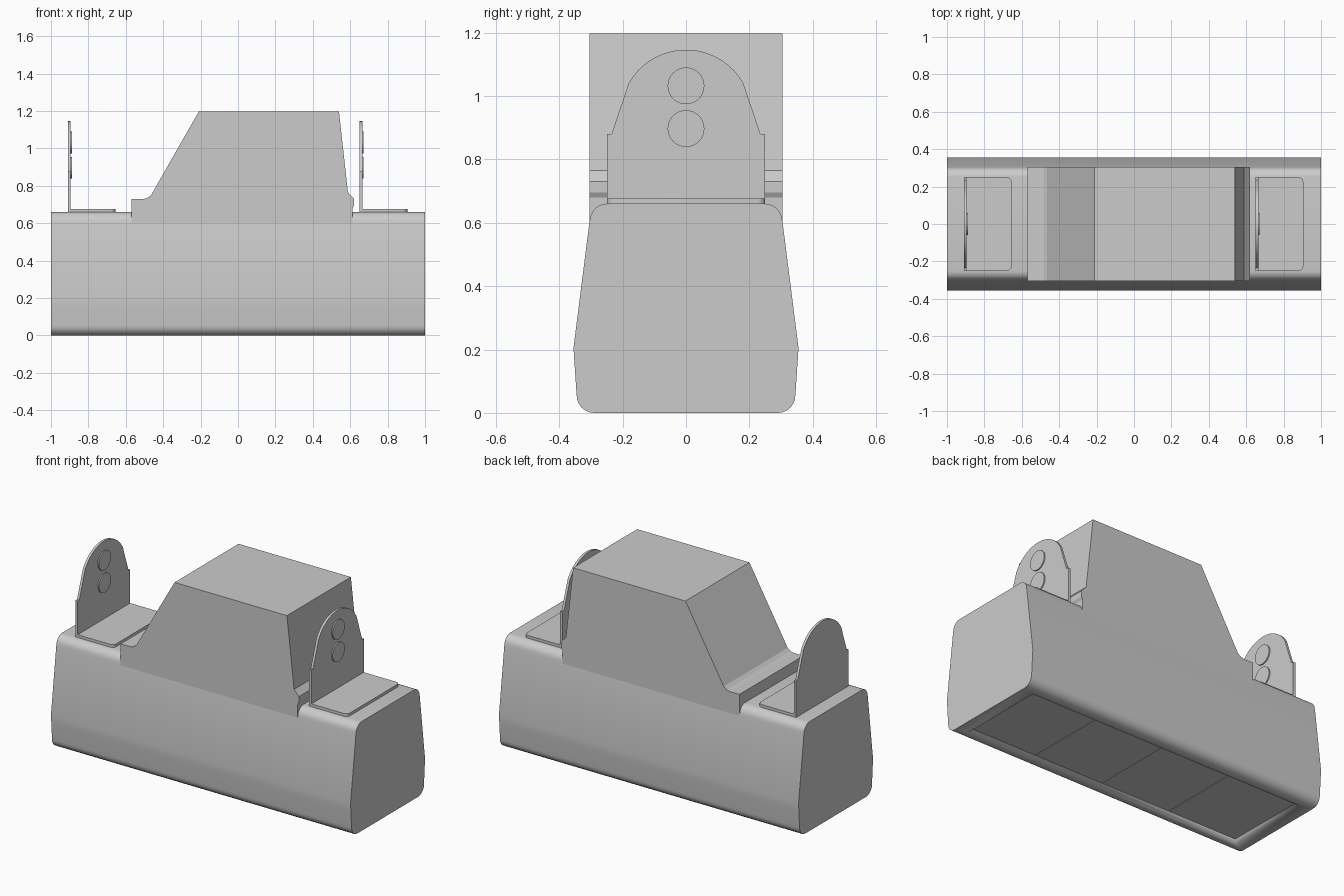
import bpy, bmesh, math
from mathutils import Vector

if "Cube" in bpy.data.objects:
    bpy.data.objects.remove(bpy.data.objects["Cube"])


def prism(name, pts, axis, a, b, smooth=0):
    """Extrude a 2D profile: axis 0 takes (y,z), 1 takes (x,z), 2 takes (x,y)."""
    def put(p, t):
        c = list(p)
        c.insert(axis, t)
        return Vector(c)
    bm = bmesh.new()
    lo = [bm.verts.new(put(p, a)) for p in pts]
    hi = [bm.verts.new(put(p, b)) for p in pts]
    bm.faces.new(lo)
    bm.faces.new(hi)
    n = len(pts)
    for i in range(n):
        j = (i + 1) % n
        bm.faces.new((lo[i], lo[j], hi[j], hi[i]))
    bmesh.ops.recalc_face_normals(bm, faces=bm.faces)
    me = bpy.data.meshes.new(name)
    bm.to_mesh(me)
    bm.free()
    ob = bpy.data.objects.new(name, me)
    bpy.context.collection.objects.link(ob)
    if smooth:
        bpy.ops.object.select_all(action='DESELECT')
        ob.select_set(True)
        bpy.context.view_layer.objects.active = ob
        bpy.ops.object.shade_smooth_by_angle(angle=math.radians(smooth))
    return ob


def arc(cx, cy, r, a0, a1, n):
    """Points on an arc, angles in degrees."""
    steps = [math.radians(a0 + (a1 - a0) * i / n) for i in range(n + 1)]
    return [(cx + r * math.cos(t), cy + r * math.sin(t)) for t in steps]


def mirrored(half):
    """Close a half profile by mirroring it across the first coordinate."""
    return half + [(-u, v) for u, v in reversed(half)]


# Long housing with rounded, tapering cross-section
half = arc(0.29, 0.055, 0.055, -90, 0, 6) + [
    (0.352, 0.16), (0.355, 0.205), (0.305, 0.60)] + arc(0.25, 0.607, 0.053, 5, 90, 6)
body = prism("housing", mirrored(half), 0, -1, 1, 30)

# Shallow recess in the underside
bm = bmesh.new()
bm.from_mesh(body.data)
floor = min(bm.faces, key=lambda f: f.calc_center_median().z)
bmesh.ops.inset_individual(bm, faces=[floor], thickness=0.02)
for v in floor.verts:
    v.co = (math.copysign(0.925, v.co.x), math.copysign(0.265, v.co.y), 0)
pocket = bmesh.ops.extrude_discrete_faces(bm, faces=[floor])["faces"][0]
for v in pocket.verts:
    v.co.z = 0.035
bm.to_mesh(body.data)
bm.free()

# Four flat panels set in the recess
width = 1.85 / 4
for i in range(4):
    x0 = -0.925 + i * width + 0.001
    x1 = x0 + width - 0.002
    prism(f"bottom_panel_{i + 1}",
          [(x0, -0.264), (x1, -0.264), (x1, 0.264), (x0, 0.264)], 2, 0.03, 0.036)

# Upper casing with a sloped side and a small step at each end
casing = [(-0.57, 0.60), (-0.57, 0.73), (-0.505, 0.73), (-0.485, 0.735),
          (-0.465, 0.75), (-0.21, 1.197), (0.54, 1.197), (0.588, 0.765),
          (0.62, 0.73), (0.62, 0.695), (0.612, 0.68), (0.612, 0.60)]
prism("upper_casing", casing, 1, -0.305, 0.305)

# Two L-shaped brackets, both facing the same way
plate = mirrored([(0.25, 0.655), (0.25, 0.88), (0.235, 0.88)]
                 + arc(0, 0.938, 0.208, 30, 87, 9))
for side, x in (("left", -0.91), ("right", 0.65)):
    prism(f"{side}_bracket_upright", plate, 0, x, x + 0.015, 30)
    foot = [(x, -0.25)] + arc(x + 0.23, -0.225, 0.025, -90, 0, 5) \
        + arc(x + 0.23, 0.225, 0.025, 0, 90, 5) + [(x, 0.25)]
    prism(f"{side}_bracket_foot", foot, 2, 0.655, 0.677, 30)
    # Round bosses on the inner face of the upright
    for k, z in enumerate((1.032, 0.897)):
        prism(f"{side}_bracket_boss_{k + 1}", arc(0, z, 0.058, 0, 348.75, 31),
              0, x + 0.01, x + 0.022, 30)
